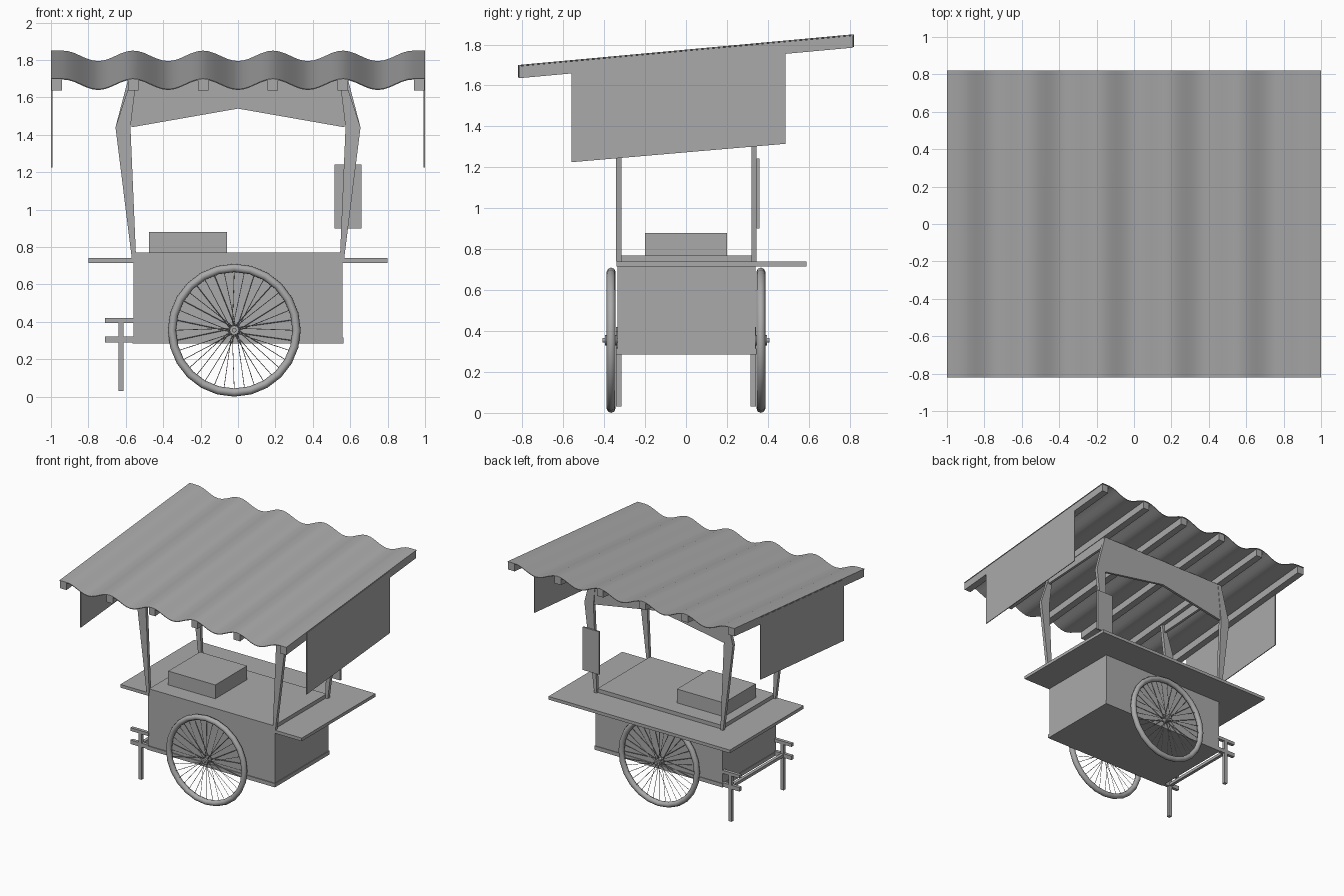
import bpy, bmesh, math
from mathutils import Vector, Matrix

if "Cube" in bpy.data.objects:
    bpy.data.objects.remove(bpy.data.objects["Cube"])

# Mid grey shared by every part
GREY = bpy.data.materials.new("mid_grey")
GREY.diffuse_color = (0.40, 0.40, 0.40, 1)
GREY.use_nodes = True
GREY.node_tree.nodes["Principled BSDF"].inputs["Base Color"].default_value = GREY.diffuse_color


def finish(bm, name, smooth=False):
    bmesh.ops.recalc_face_normals(bm, faces=bm.faces)
    me = bpy.data.meshes.new(name)
    bm.to_mesh(me)
    bm.free()
    me.materials.append(GREY)
    ob = bpy.data.objects.new(name, me)
    bpy.context.collection.objects.link(ob)
    if smooth:
        bpy.ops.object.select_all(action='DESELECT')
        bpy.context.view_layer.objects.active = ob
        ob.select_set(True)
        bpy.ops.object.shade_smooth_by_angle(angle=math.radians(50))
    return ob


def prism(name, pts, axis, a, b):
    """Extrude a 2D outline along x (pts are y,z), y (pts x,z) or z (pts x,y)."""
    def place(p, t):
        return {'x': (t, p[0], p[1]), 'y': (p[0], t, p[1]), 'z': (p[0], p[1], t)}[axis]
    bm = bmesh.new()
    lo = [bm.verts.new(place(p, a)) for p in pts]
    hi = [bm.verts.new(place(p, b)) for p in pts]
    bm.faces.new(lo)
    bm.faces.new(hi)
    n = len(pts)
    for i in range(n):
        j = (i + 1) % n
        bm.faces.new((lo[i], lo[j], hi[j], hi[i]))
    return finish(bm, name)


def box(name, x0, x1, y0, y1, z0, z1):
    return prism(name, [(x0, y0), (x1, y0), (x1, y1), (x0, y1)], 'z', z0, z1)


def rod(bm, p, q, r, sides):
    p, q = Vector(p), Vector(q)
    d = q - p
    m = Matrix.Translation((p + q) / 2) @ d.to_track_quat('Z', 'Y').to_matrix().to_4x4()
    bmesh.ops.create_cone(bm, cap_ends=True, segments=sides, radius1=r, radius2=r,
                          depth=d.length, matrix=m)


def ridge(y):
    """Height of the roof ridges at depth y."""
    return 1.70 + (y + 0.82) * 0.0915


# Cart body, raised worktop and bottom trim
box("cart_body", -0.56, 0.56, -0.335, 0.34, 0.30, 0.74)
box("bottom_trim", -0.565, 0.565, -0.342, 0.345, 0.285, 0.315)
box("worktop", -0.55, 0.55, -0.335, 0.33, 0.74, 0.77)
box("counter_box", -0.475, -0.06, -0.20, 0.20, 0.76, 0.88)

# Shelf wrapping the two ends and the back
prism("shelf", [(-0.8, -0.34), (-0.55, -0.34), (-0.55, 0.33), (0.55, 0.33),
                (0.55, -0.34), (0.8, -0.34), (0.8, 0.59), (-0.8, 0.59)], 'z', 0.715, 0.74)

# Spoked wheels
CX, CZ, R, TUBE = -0.02, 0.355, 0.333, 0.022
for side, label in ((-1, "front"), (1, "back")):
    y = side * 0.366
    bm = bmesh.new()
    rings = []
    for i in range(24):
        a = math.tau * i / 24
        ring = []
        for k in range(8):
            b = math.tau * k / 8
            r = R + TUBE * math.cos(b)
            ring.append(bm.verts.new((CX + r * math.cos(a), y + TUBE * math.sin(b),
                                      CZ + r * math.sin(a))))
        rings.append(ring)
    for i in range(24):
        p, q = rings[i], rings[(i + 1) % 24]
        for k in range(8):
            bm.faces.new((p[k], q[k], q[(k + 1) % 8], p[(k + 1) % 8]))
    finish(bm, label + "_tyre", True)

    bm = bmesh.new()
    for i in range(36):
        a = math.tau * i / 36
        h = a + (0.5 if i % 4 < 2 else -0.5)
        dy = 0.018 if i % 2 else -0.018
        rod(bm, (CX + 0.022 * math.cos(h), y + dy, CZ + 0.022 * math.sin(h)),
            (CX + 0.32 * math.cos(a), y, CZ + 0.32 * math.sin(a)), 0.0018, 4)
    finish(bm, label + "_spokes")

    bm = bmesh.new()
    rod(bm, (CX, side * 0.338, CZ), (CX, side * 0.396, CZ), 0.025, 12)
    rod(bm, (CX, side * 0.33, CZ), (CX, side * 0.408, CZ), 0.012, 12)
    finish(bm, label + "_hub", True)

# Rest legs with their brackets, and the cross bar
for side, label in ((-1, "front"), (1, "back")):
    y = side * 0.328
    box(label + "_leg", -0.64, -0.612, y - 0.013, y + 0.013, 0.03, 0.41)
    box(label + "_upper_bracket", -0.71, -0.55, y - 0.013, y + 0.013, 0.395, 0.42)
    box(label + "_lower_bracket", -0.71, -0.55, y - 0.013, y + 0.013, 0.29, 0.322)
box("cross_bar", -0.64, -0.615, -0.33, 0.33, 0.295, 0.318)

# Bent, tapered posts
for s, side in ((-1, "left"), (1, "right")):
    for y, end in ((-0.328, "front"), (0.332, "back")):
        top = ridge(y) - 0.06
        outline = [(0.545, 0.74), (0.568, 0.74), (0.655, 1.44), (0.575, top),
                   (0.545, top), (0.575, 1.44)]
        prism(f"{side}_{end}_post", [(s * x, z) for x, z in outline], 'y', y - 0.013, y + 0.013)
    # Beam under the roof joining front and back posts
    prism(side + "_side_beam", [(-0.34, 1.62), (0.34, 1.66), (0.34, 1.75), (-0.34, 1.69)],
          'x', s * 0.565, s * 0.585)

# Arched panel between the back posts
prism("back_arch_panel", [(-0.57, 1.44), (0, 1.54), (0.57, 1.44), (0.56, 1.745), (-0.56, 1.745)],
      'y', 0.322, 0.342)

# Wavy roof sheet with flat outer edges: top and underside outlines joined by a rim
bm = bmesh.new()
cols = []
for i in range(65):
    x = -1 + i / 32
    w = 1 if abs(x) > 0.935 else math.cos(math.tau * (x - 0.187) / 0.374)
    cols.append([bm.verts.new((x, y, ridge(y) - 0.028 + 0.028 * w - d))
                 for y, d in ((-0.82, 0), (0.82, 0), (0.82, 0.005), (-0.82, 0.005))])
for p, q in zip(cols, cols[1:]):
    for k in range(4):
        bm.faces.new((p[k], q[k], q[(k + 1) % 4], p[(k + 1) % 4]))
bm.faces.new(cols[0])
bm.faces.new(cols[-1])
finish(bm, "roof", True)

# Battens under each ridge
for i, x in enumerate((-0.969, -0.561, -0.187, 0.187, 0.561, 0.969)):
    prism(f"roof_batten_{i + 1}",
          [(y, ridge(y) - d) for y, d in ((-0.815, 0.065), (0.815, 0.065), (0.815, 0.006), (-0.815, 0.006))],
          'x', x - 0.028, x + 0.028)

# Hanging side curtains
for s, side in ((-1, "left"), (1, "right")):
    prism(side + "_curtain", [(-0.56, 1.225), (0.487, 1.315), (0.487, ridge(0.487) - 0.01),
                              (-0.56, ridge(-0.56) - 0.01)], 'x', s * 0.993, s * 0.999)

# Board on the right back post
box("hanging_board", 0.515, 0.66, 0.345, 0.358, 0.90, 1.242)
